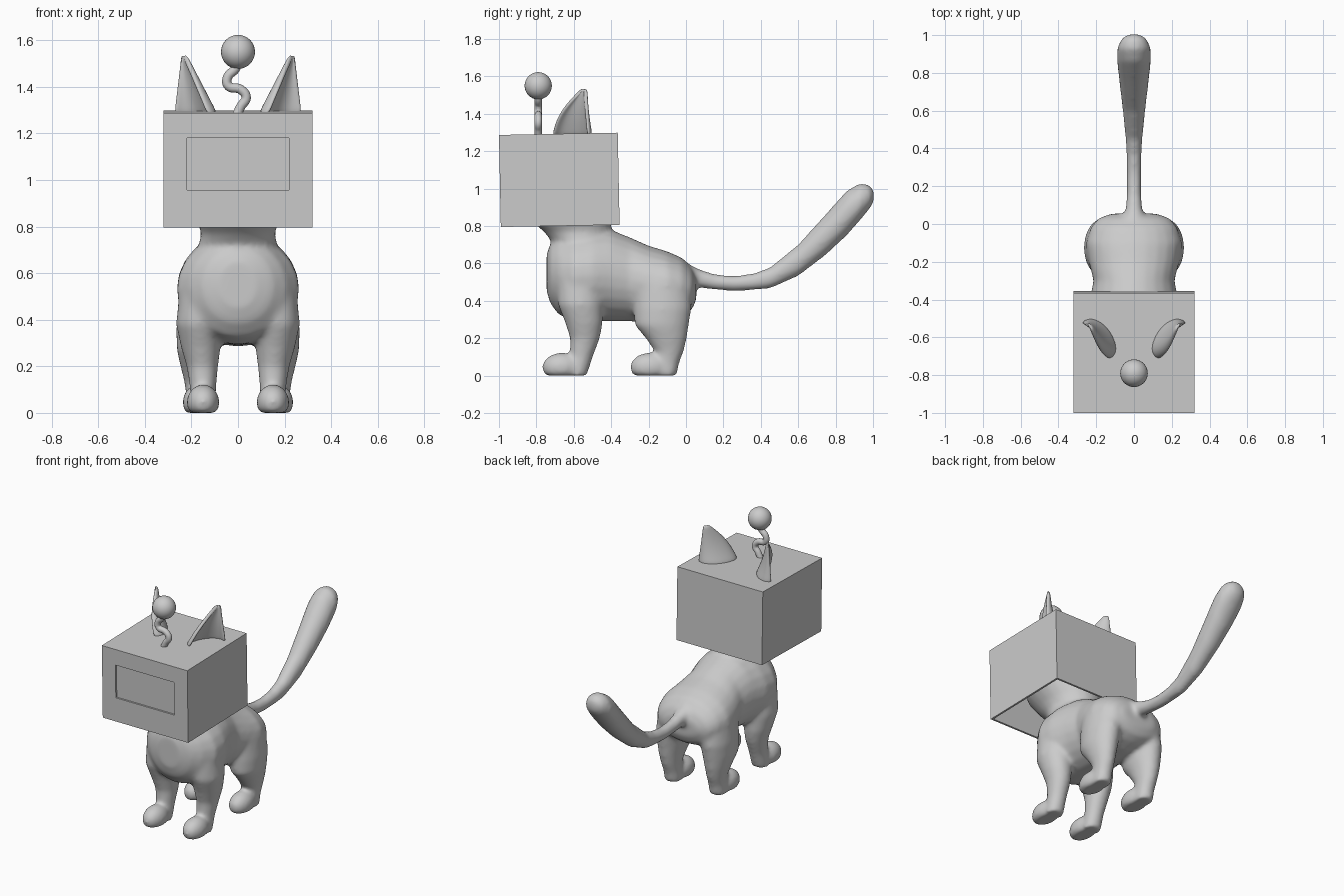
import bpy, bmesh, math
from mathutils import Vector

cube = bpy.data.objects.get("Cube")
if cube:
    bpy.data.objects.remove(cube, do_unlink=True)

grey = bpy.data.materials.new("plain grey")
grey.use_nodes = True
COLOUR = (0.6, 0.6, 0.6, 1)
grey.diffuse_color = COLOUR
grey.node_tree.nodes["Principled BSDF"].inputs["Base Color"].default_value = COLOUR


def add_object(name, bm, angle=None):
    bmesh.ops.recalc_face_normals(bm, faces=bm.faces)
    mesh = bpy.data.meshes.new(name)
    bm.to_mesh(mesh)
    bm.free()
    mesh.materials.append(grey)
    ob = bpy.data.objects.new(name, mesh)
    bpy.context.collection.objects.link(ob)
    if angle is None:
        mesh.shade_smooth()
    return ob


def loft(bm, stations, upright, side=1, sides=24):
    """Closed skin through ellipses (x, y, z, half width, half depth or height)."""
    rings = []
    for x, y, z, a, b in stations:
        ring = []
        for i in range(sides):
            t = math.tau * i / sides
            u, v = a * math.cos(t), b * math.sin(t)
            off = Vector((u, v, 0)) if upright else Vector((u, 0, v))
            ring.append(bm.verts.new(Vector((x * side, y, z)) + off))
        rings.append(ring)
    faces = [bm.faces.new(rings[0]), bm.faces.new(rings[-1])]
    for r, s in zip(rings, rings[1:]):
        for i in range(sides):
            j = (i + 1) % sides
            faces.append(bm.faces.new((r[i], r[j], s[j], s[i])))
    bmesh.ops.recalc_face_normals(bm, faces=faces)


def paw(bm, x, y):
    made = bmesh.ops.create_uvsphere(bm, u_segments=24, v_segments=16, radius=1)
    for v in made["verts"]:
        v.co = Vector((x + v.co.x * .071, y + v.co.y * .105, max(0, .045 + v.co.z * .078)))


# Body: torso, neck, tail and legs fused into one soft skin
bm = bmesh.new()
torso = [(-.745, .55, .08, .1), (-.725, .545, .15, .16), (-.68, .535, .21, .21),
         (-.6, .53, .262, .235), (-.5, .535, .262, .245), (-.4, .535, .235, .245),
         (-.3, .515, .215, .225), (-.2, .49, .24, .205), (-.1, .48, .255, .185),
         (-.02, .475, .23, .155), (.03, .465, .19, .115), (.055, .465, .12, .06)]
loft(bm, [(0, y, z, w, h) for y, z, w, h in torso], False)
tail = [(-.06, .54, .09, .08), (.02, .535, .065, .06), (.08, .518, .045, .048),
        (.16, .5, .038, .042), (.26, .493, .038, .041), (.36, .502, .04, .045),
        (.45, .523, .045, .057), (.6, .617, .06, .085), (.75, .757, .078, .11),
        (.86, .87, .09, .12), (.93, .93, .09, .1), (.98, .955, .068, .065), (1.005, .96, .03, .03)]
loft(bm, [(0, y, z, w, h) for y, z, w, h in tail], False)
neck = [(-.56, .6, .2, .15), (-.56, .72, .17, .16), (-.58, .77, .158, .18),
        (-.61, .82, .175, .21), (-.65, .92, .24, .25), (-.65, 1.05, .24, .25), (-.65, 1.15, .14, .15)]
loft(bm, [(0, y, z, w, h) for y, z, w, h in neck], True)
front_leg = [(.16, -.57, .55, .09, .12), (.168, -.565, .38, .098, .12), (.16, -.545, .28, .085, .1),
             (.153, -.54, .2, .068, .08), (.15, -.56, .1, .056, .062), (.15, -.585, 0, .056, .055)]
hind_leg = [(.15, -.13, .5, .1, .15), (.165, -.125, .36, .1, .155), (.17, -.13, .27, .093, .145),
            (.172, -.105, .2, .075, .11), (.17, -.09, .13, .06, .078), (.168, -.1, .07, .055, .065),
            (.168, -.11, 0, .056, .06)]
for side in (1, -1):
    loft(bm, front_leg, True, side)
    loft(bm, hind_leg, True, side)
    paw(bm, side * .15, -.665)
    paw(bm, side * .168, -.195)
body = add_object("body", bm)
remesh = body.modifiers.new("fuse", 'REMESH')
remesh.mode = 'VOXEL'
remesh.voxel_size = .012
remesh.use_smooth_shade = True
soften = body.modifiers.new("soften", 'SMOOTH')
soften.factor = .5
soften.iterations = 14

# Box head: thin walls, open underneath, with a sunken screen in the front
bm = bmesh.new()
bmesh.ops.create_cube(bm, size=1)
for v in bm.verts:
    front, top = v.co.y < 0, v.co.z > 0
    v.co = Vector((v.co.x * .64, (-.99 if front else -.355) - (.01 if top else 0),
                   (1.287 if top else .795) + (0 if front else .012)))
bm.normal_update()
bmesh.ops.delete(bm, geom=[f for f in bm.faces if f.normal.z < -.9], context='FACES_ONLY')
screen = next(f for f in bm.faces if f.normal.y < -.9)
bmesh.ops.inset_individual(bm, faces=[screen], thickness=.1)
mid = screen.calc_center_median()
for v in screen.verts:
    z = 1.18 if v.co.z > mid.z else .957
    v.co = Vector((math.copysign(.22, v.co.x), -.99 - .01 * (z - .795) / .492, z))
bmesh.ops.inset_individual(bm, faces=[screen], thickness=.001, depth=-.01)
box = add_object("box_head", bm, angle=0)
walls = box.modifiers.new("walls", 'SOLIDIFY')
walls.thickness = .018
walls.offset = -1

# Ears: curled shells narrowing to a tip
base = [(.275, -.525), (.225, -.5), (.155, -.535), (.105, -.61), (.09, -.68), (.13, -.715)]
ROWS = 7
for side, name in ((1, "left_ear"), (-1, "right_ear")):
    bm = bmesh.new()
    grid = []
    for r in range(ROWS):
        t = r / (ROWS - 1)
        row = []
        for i, (x, y) in enumerate(base):
            k = 1 - t * .93
            bow = math.sin(math.pi * t) * i / (len(base) - 1)
            p = Vector((.24 + (x - .24) * k, -.54 + (y + .54) * k - .035 * bow, 1.28 + .255 * t))
            p.x *= side
            row.append(bm.verts.new(p))
        grid.append(row)
    for a, b in zip(grid, grid[1:]):
        for i in range(len(base) - 1):
            bm.faces.new((a[i], a[i + 1], b[i + 1], b[i]))
    ear = add_object(name, bm)
    shell = ear.modifiers.new("shell", 'SOLIDIFY')
    shell.thickness = .022
    shell.offset = 0
    ear.modifiers.new("round", 'SUBSURF').levels = 2
    ear.modifiers["round"].render_levels = 2

# Antenna: wavy stalk with a ball on top
curve = bpy.data.curves.new("antenna_stalk", 'CURVE')
curve.dimensions = '3D'
curve.bevel_depth = .02
curve.bevel_resolution = 4
curve.use_fill_caps = True
path = [(-.01, 1.27), (.012, 1.315), (.035, 1.355), (.012, 1.388), (-.042, 1.405), (-.045, 1.44),
        (-.01, 1.48), (0, 1.52)]
spline = curve.splines.new('BEZIER')
spline.bezier_points.add(len(path) - 1)
for p, (x, z) in zip(spline.bezier_points, path):
    p.co = (x, -.79, z)
    p.handle_left_type = p.handle_right_type = 'AUTO'
curve.materials.append(grey)
bpy.context.collection.objects.link(bpy.data.objects.new("antenna_stalk", curve))

bm = bmesh.new()
bmesh.ops.create_uvsphere(bm, u_segments=32, v_segments=16, radius=.073)
ball = add_object("antenna_ball", bm)
ball.location = (0, -.79, 1.55)
